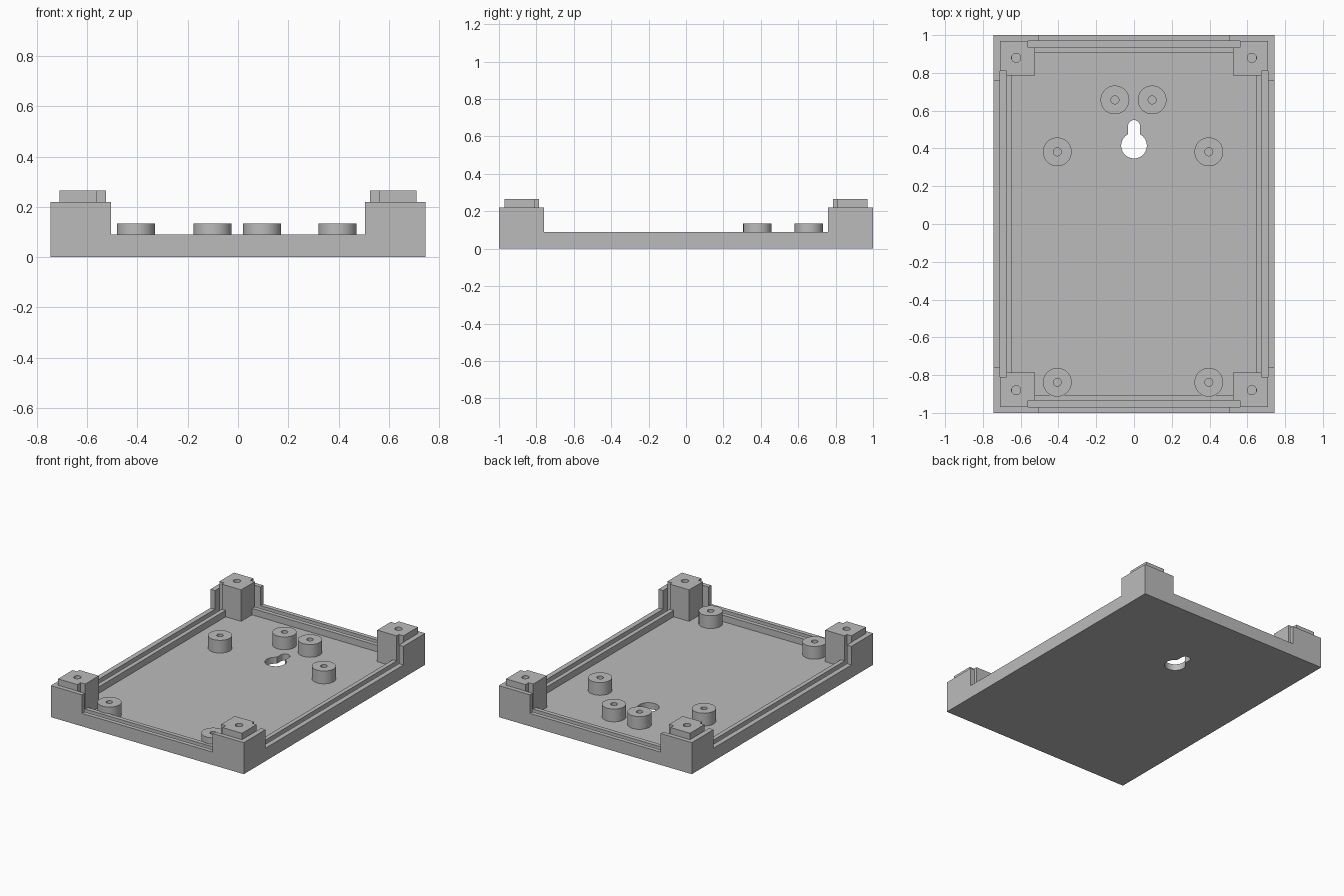
import bpy, bmesh, math

cube = bpy.data.objects.get("Cube")
if cube:
    bpy.data.objects.remove(cube, do_unlink=True)

HX, HY = 0.745, 1.0          # outer half sizes
FLOOR, RIM, CORNER, POST = 0.045, 0.09, 0.22, 0.265

grey = bpy.data.materials.new("matte_grey")
grey.use_nodes = True
grey.diffuse_color = (0.5, 0.5, 0.5, 1)
grey.node_tree.nodes["Principled BSDF"].inputs["Base Color"].default_value = (0.5, 0.5, 0.5, 1)


def rect(x, y):
    return [(-x, -y), (x, -y), (x, y), (-x, y)]


def circle(cx, cy, r, n=48):
    return [(cx + r * math.cos(math.tau * i / n), cy + r * math.sin(math.tau * i / n))
            for i in range(n)]


def prism(name, loops, z0, z1):
    """Extrude closed outlines (inner loops become holes) from z0 to z1."""
    curve = bpy.data.curves.new(name, 'CURVE')
    curve.dimensions = '2D'
    curve.fill_mode = 'BOTH'
    curve.extrude = (z1 - z0) / 2
    for loop in loops:
        spline = curve.splines.new('POLY')
        spline.points.add(len(loop) - 1)
        spline.use_cyclic_u = True
        for p, (x, y) in zip(spline.points, loop):
            p.co = (x, y, 0, 1)
    temp = bpy.data.objects.new(name + "_outline", curve)
    bpy.context.collection.objects.link(temp)
    bpy.context.view_layer.update()
    evaluated = temp.evaluated_get(bpy.context.evaluated_depsgraph_get())
    mesh = bpy.data.meshes.new_from_object(evaluated)
    bpy.data.objects.remove(temp, do_unlink=True)
    bm = bmesh.new()
    bm.from_mesh(mesh)
    bmesh.ops.translate(bm, verts=bm.verts, vec=(0, 0, (z0 + z1) / 2))
    bmesh.ops.remove_doubles(bm, verts=bm.verts, dist=1e-5)
    bmesh.ops.dissolve_limit(bm, angle_limit=0.001, verts=bm.verts, edges=bm.edges)
    bmesh.ops.recalc_face_normals(bm, faces=bm.faces)
    bm.to_mesh(mesh)
    bm.free()
    mesh.name = name
    mesh.materials.clear()
    mesh.materials.append(grey)
    obj = bpy.data.objects.new(name, mesh)
    bpy.context.collection.objects.link(obj)
    return obj


# Keyhole outline: round opening with a narrow slot toward the back
R, r, CY, SY = 0.068, 0.032, 0.415, 0.518
a0 = math.acos(r / R)
keyhole = [(r * math.cos(math.pi * i / 16), SY + r * math.sin(math.pi * i / 16))
           for i in range(17)]
sweep = math.tau - (math.pi - 2 * a0)
keyhole += [(R * math.cos(math.pi - a0 + sweep * i / 40),
             CY + R * math.sin(math.pi - a0 + sweep * i / 40)) for i in range(41)]

# Tray shell: solid block, hollowed, with the walls lowered between corners
tray = prism("tray_shell", [rect(HX, HY)], 0, CORNER)
cutters = [
    prism("pocket_cutter", [rect(0.71, 0.97)], FLOOR, 0.5),
    prism("end_wall_cutter", [rect(0.505, 1.2)], RIM, 0.5),
    prism("side_wall_cutter", [rect(1.2, 0.76)], RIM, 0.5),
    prism("keyhole_cutter", [keyhole], -0.1, 0.5),
]
for c in cutters:
    c.hide_render = True
    mod = tray.modifiers.new(c.name, 'BOOLEAN')
    mod.operation = 'DIFFERENCE'
    mod.solver = 'EXACT'
    mod.object = c
bpy.context.view_layer.update()
cut_mesh = bpy.data.meshes.new_from_object(
    tray.evaluated_get(bpy.context.evaluated_depsgraph_get()))
tray.modifiers.clear()
tray.data = cut_mesh
for c in cutters:
    bpy.data.objects.remove(c, do_unlink=True)
parts = [tray]

# Inner ledge, leaving a groove along the outer wall
parts.append(prism("inner_ledge", [rect(0.675, 0.935), rect(0.645, 0.905)], FLOOR, RIM))

# Corner screw posts, notched where the groove runs into them
outline = [(0.525, 0.785), (0.675, 0.785), (0.675, 0.81), (0.71, 0.81),
           (0.71, 0.97), (0.56, 0.97), (0.56, 0.935), (0.525, 0.935)]
for sx, side in ((1, "left"), (-1, "right")):
    for sy, end in ((1, "back"), (-1, "front")):
        parts.append(prism(f"{end}_{side}_post",
                           [[(sx * x, sy * y) for x, y in outline],
                            circle(sx * 0.624, sy * 0.88, 0.024, 32)], FLOOR, POST))

# Round standoffs with pilot holes
for i, (x, y) in enumerate([(-0.101, 0.657), (0.096, 0.657), (-0.406, 0.382),
                            (0.396, 0.382), (-0.406, -0.838), (0.396, -0.838)]):
    parts.append(prism(f"standoff_{i + 1}",
                       [circle(x, y, 0.076), circle(x, y, 0.021, 32)], FLOOR, 0.134))

bpy.ops.object.select_all(action='DESELECT')
for p in parts:
    p.select_set(True)
bpy.context.view_layer.objects.active = tray
bpy.ops.object.shade_smooth_by_angle(angle=math.radians(30))
